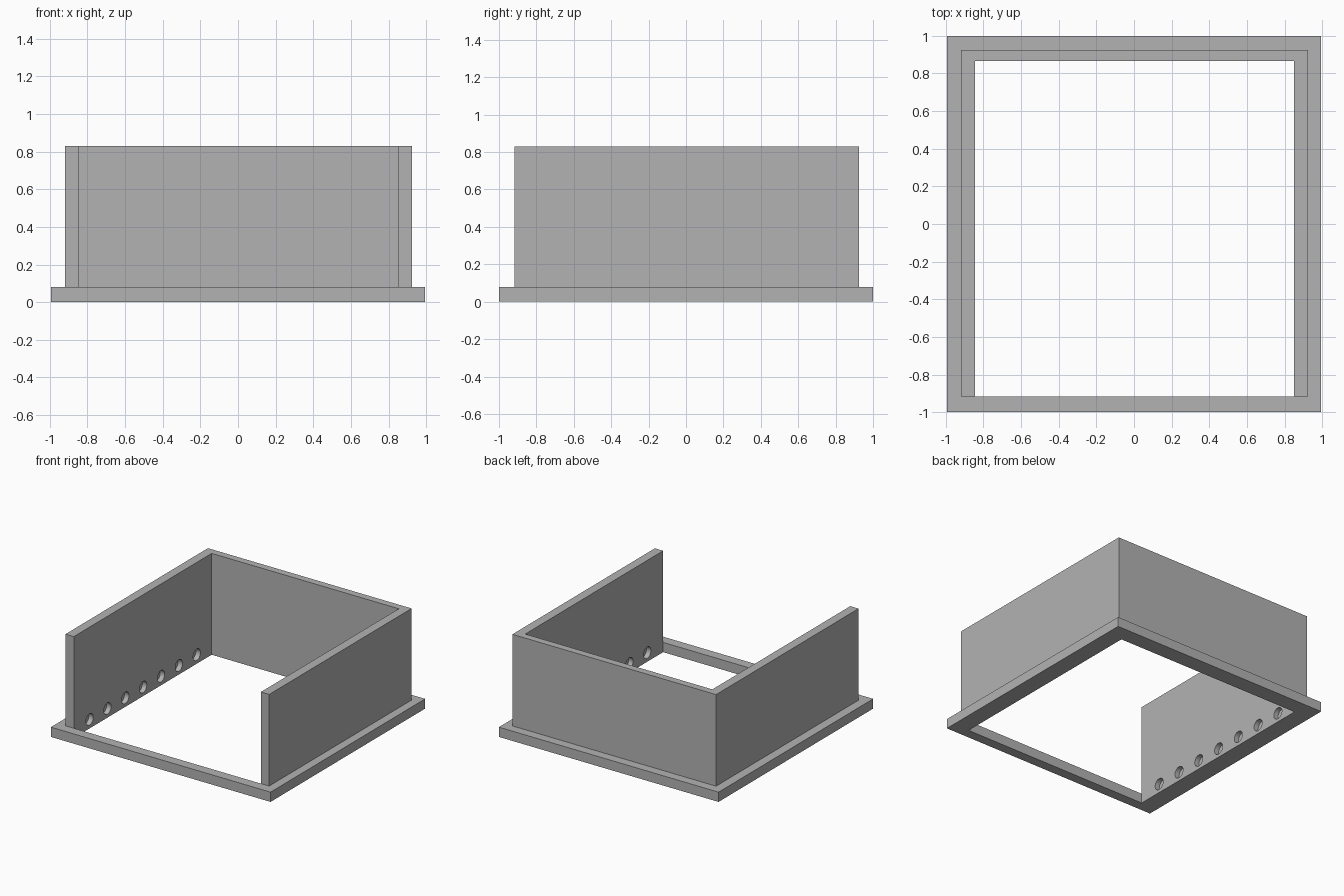
import bpy, bmesh, math
from mathutils import Matrix

if "Cube" in bpy.data.objects:
    bpy.data.objects.remove(bpy.data.objects["Cube"])

BASE_H, TOP = 0.08, 0.83
IN_L, IN_R = -0.845, 0.85          # inner faces of the side walls

grey = bpy.data.materials.new("plain grey")
grey.diffuse_color = (0.45, 0.45, 0.45, 1)
grey.use_nodes = True
grey.node_tree.nodes["Principled BSDF"].inputs["Base Color"].default_value = grey.diffuse_color


def make_object(name, bm):
    bmesh.ops.recalc_face_normals(bm, faces=bm.faces)
    mesh = bpy.data.meshes.new(name)
    bm.to_mesh(mesh)
    bm.free()
    mesh.materials.append(grey)
    ob = bpy.data.objects.new(name, mesh)
    bpy.context.collection.objects.link(ob)
    return ob


# Rectangles as front left, front right, back right, back left
def rect(x0, x1, y0, y1):
    return [(x0, y0), (x1, y0), (x1, y1), (x0, y1)]


outer = rect(-0.995, 0.995, -1, 1)
wall = rect(-0.92, 0.925, -0.918, 0.925)
inner = rect(IN_L, IN_R, -0.918, 0.866)

bm = bmesh.new()


def ring(pts, z):
    return [bm.verts.new((x, y, z)) for x, y in pts]


ob_, om = ring(outer, 0), ring(outer, BASE_H)
wm, wt = ring(wall, BASE_H), ring(wall, TOP)
ib, it = ring(inner, 0), ring(inner, TOP)
im = ring(inner[:2], BASE_H)

# Base frame underside and outer rim
for i in range(4):
    j = (i + 1) % 4
    bm.faces.new((ob_[i], ob_[j], ib[j], ib[i]))
    bm.faces.new((ob_[i], ob_[j], om[j], om[i]))
# Ledge, wall outsides and wall tops on the right, back and left
for i in (1, 2, 3):
    j = (i + 1) % 4
    bm.faces.new((om[i], om[j], wm[j], wm[i]))
    bm.faces.new((wm[i], wm[j], wt[j], wt[i]))
    bm.faces.new((wt[i], wt[j], it[j], it[i]))
# Front ledge and the low inner front face
bm.faces.new((om[0], om[1], wm[1], im[1], im[0], wm[0]))
bm.faces.new((ib[0], ib[1], im[1], im[0]))
# Open wall ends
for i in (0, 1):
    bm.faces.new((wm[i], im[i], it[i], wt[i]))
# Wall insides
bm.faces.new((ib[1], im[1], it[1], it[2], ib[2]))
bm.faces.new((ib[2], it[2], it[3], ib[3]))
bm.faces.new((ib[3], it[3], it[0], im[0], ib[0]))
body = make_object("walled_frame", bm)

# Row of seven blind peg holes along each side wall
bm = bmesh.new()
for x in (IN_L, IN_R):
    for k in range(-3, 4):
        m = Matrix.Translation((x, -0.02 + 0.231 * k, 0.074)) @ Matrix.Rotation(math.pi / 2, 4, 'Y')
        bmesh.ops.create_cone(bm, cap_ends=True, segments=32, radius1=0.047,
                              radius2=0.047, depth=0.08, matrix=m)
cutter = make_object("hole_cutter", bm)
cutter.hide_render = True

mod = body.modifiers.new("holes", 'BOOLEAN')
mod.operation = 'DIFFERENCE'
mod.solver = 'EXACT'
mod.object = cutter
bpy.context.view_layer.objects.active = body
body.select_set(True)
bpy.ops.object.modifier_apply(modifier=mod.name)
bpy.data.objects.remove(cutter)
bpy.ops.object.shade_smooth_by_angle(angle=math.radians(30))
